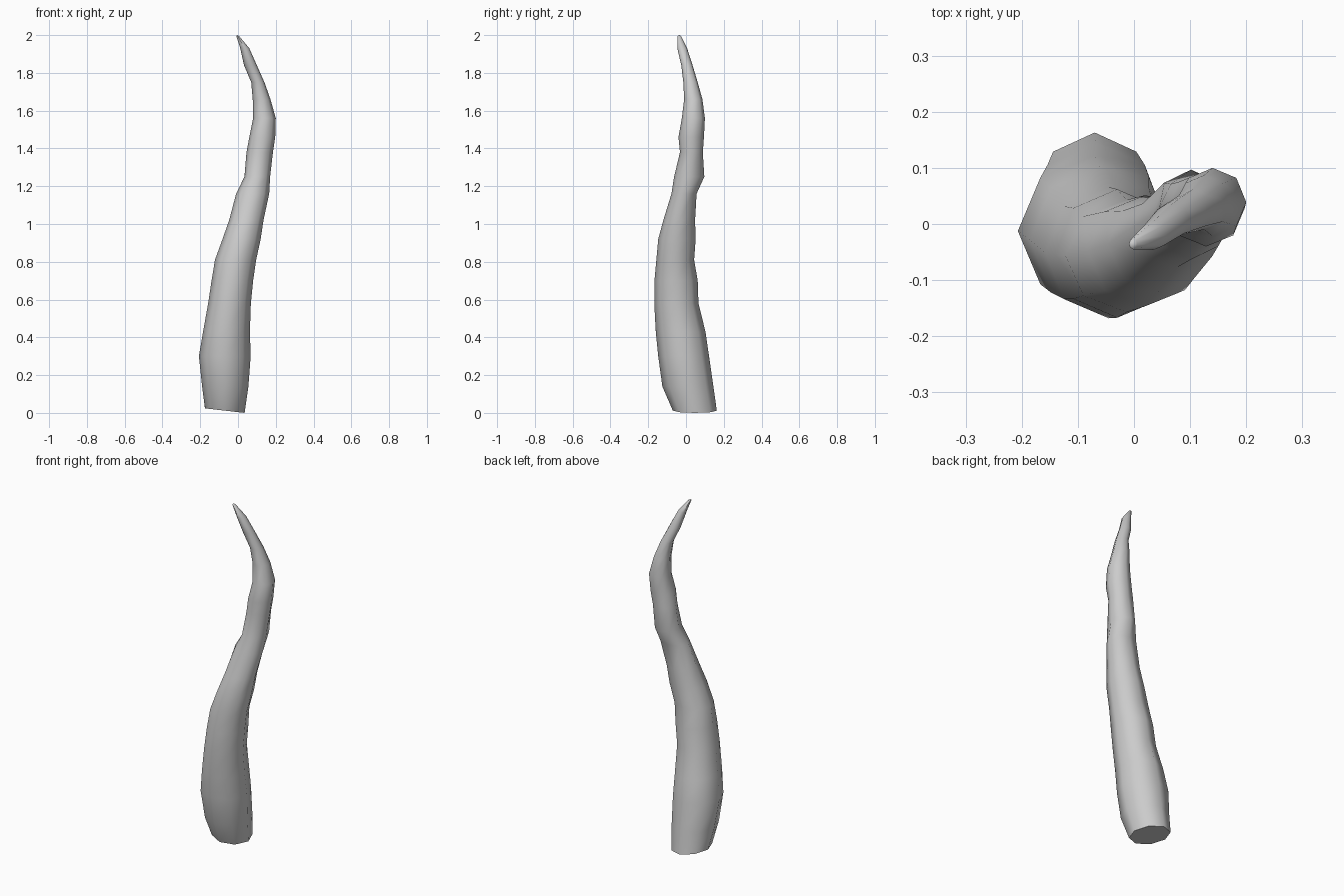
import bpy, bmesh, math

SIDES = 8
# Cross-sections: height, x min, x max, y min, y max
rings = [
    (0.012, -0.175, 0.035, -0.07, 0.163),
    (0.14, -0.19, 0.055, -0.125, 0.145),
    (0.30, -0.207, 0.067, -0.147, 0.122),
    (0.43, -0.185, 0.063, -0.16, 0.103),
    (0.58, -0.158, 0.068, -0.168, 0.066),
    (0.70, -0.14, 0.08, -0.167, 0.062),
    (0.81, -0.122, 0.096, -0.157, 0.043),
    (0.92, -0.082, 0.12, -0.147, 0.051),
    (1.02, -0.047, 0.135, -0.12, 0.048),
    (1.16, -0.01, 0.165, -0.077, 0.056),
    (1.25, 0.034, 0.17, -0.063, 0.097),
    (1.38, 0.045, 0.185, -0.032, 0.089),
    (1.46, 0.06, 0.197, -0.04, 0.095),
    (1.56, 0.08, 0.2, -0.022, 0.1),
    (1.66, 0.078, 0.172, -0.01, 0.087),
    (1.75, 0.07, 0.14, -0.014, 0.062),
    (1.84, 0.032, 0.1, -0.025, 0.035),
    (1.93, 0.012, 0.06, -0.046, 0.006),
    (1.995, -0.009, 0.006, -0.045, -0.026),
]

# Wavy tapering horn, lofted through the cross-sections
bm = bmesh.new()
loops = []
for i, (z, x0, x1, y0, y1) in enumerate(rings):
    loop = []
    for k in range(SIDES):
        a = 2 * math.pi * k / SIDES
        dz = -0.012 * math.cos(a) if i == 0 else 0  # slanted foot
        loop.append(bm.verts.new(((x0 + x1) / 2 + (x1 - x0) / 2 * math.cos(a),
                                  (y0 + y1) / 2 + (y1 - y0) / 2 * math.sin(a),
                                  z + dz)))
    loops.append(loop)
for lo, hi in zip(loops, loops[1:]):
    for k in range(SIDES):
        n = (k + 1) % SIDES
        bm.faces.new((lo[k], lo[n], hi[n], hi[k]))

# Flat foot and pointed tip
bm.faces.new(loops[0][::-1])
tip = bm.verts.new((-0.005, -0.037, 2.0))
for k in range(SIDES):
    bm.faces.new((loops[-1][k], loops[-1][(k + 1) % SIDES], tip))

mesh = bpy.data.meshes.new("horn")
bm.to_mesh(mesh)
bm.free()
horn = bpy.data.objects.new("horn", mesh)
bpy.context.collection.objects.link(horn)
bpy.context.view_layer.objects.active = horn
horn.select_set(True)
bpy.ops.object.shade_smooth_by_angle(angle=math.radians(50))
